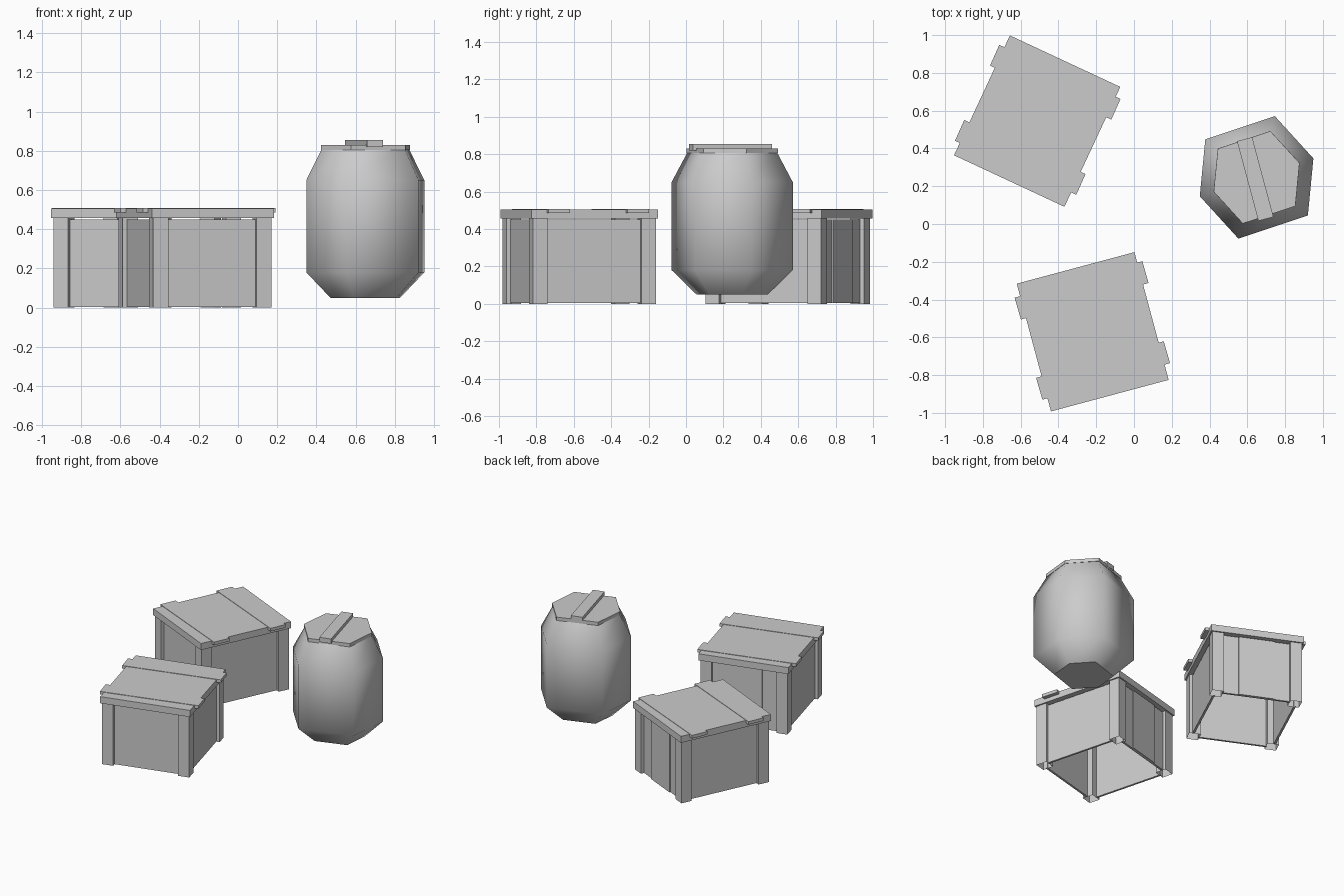
import bpy, bmesh, math
from mathutils import Matrix, Vector

if "Cube" in bpy.data.objects:
    bpy.data.objects.remove(bpy.data.objects["Cube"])

grey = bpy.data.materials.new("plain_grey")
grey.diffuse_color = (0.6, 0.6, 0.6, 1)
grey.use_nodes = True
grey.node_tree.nodes["Principled BSDF"].inputs["Base Color"].default_value = grey.diffuse_color


def finish(name, bm, matrix):
    bmesh.ops.recalc_face_normals(bm, faces=bm.faces)
    mesh = bpy.data.meshes.new(name)
    bm.to_mesh(mesh)
    bm.free()
    mesh.materials.append(grey)
    ob = bpy.data.objects.new(name, mesh)
    ob.matrix_world = matrix
    bpy.context.collection.objects.link(ob)
    return ob


def box(name, parent, x, y, z0, z1, w, d, turn=0.0, hollow=False):
    """Box centred at x, y from z0 to z1; hollow leaves the ends open."""
    bm = bmesh.new()
    bmesh.ops.create_cube(bm, size=1)
    if hollow:
        ends = [f for f in bm.faces if abs(f.normal.z) > 0.9]
        bmesh.ops.delete(bm, geom=ends, context='FACES_ONLY')
    bm.transform(Matrix.Translation((x, y, (z0 + z1) / 2))
                 @ Matrix.Rotation(math.radians(turn), 4, 'Z')
                 @ Matrix.Diagonal((w, d, z1 - z0, 1)))
    return finish(name, bm, parent)


def place(x, y, turn):
    return Matrix.Translation((x, y, 0)) @ Matrix.Rotation(math.radians(turn), 4, 'Z')


def crate(tag, x, y, turn):
    m = place(x, y, turn)
    hx, hy, post, recess, t = 0.3125, 0.34, 0.08, 0.022, 0.015
    # corner posts, open at the ends
    for sx in (-1, 1):
        for sy in (-1, 1):
            box(tag + "_post", m, sx * (hx - post / 2), sy * (hy - post / 2),
                0, 0.46, post, post, hollow=True)
    # recessed side panels
    for s in (-1, 1):
        box(tag + "_end_panel", m, 0, s * (hy - recess - t / 2), 0.003, 0.45,
            2 * (hx - post) + 0.01, t)
        box(tag + "_side_panel", m, s * (hx - recess - t / 2), 0, 0.003, 0.45,
            t, 2 * (hy - post) + 0.01)
    # thin board on the back panel
    box(tag + "_back_board", m, 0, hy - recess + 0.003, 0.003, 0.45, 0.25, 0.01)
    # lid with two slightly skewed slats
    box(tag + "_lid", m, 0, 0, 0.456, 0.505, 0.645, 0.70)
    for yy in (0.227, -0.212):
        box(tag + "_lid_slat", m, 0, yy, 0.485, 0.508, 0.703, 0.12, turn=1.0)


crate("front_crate", -0.2186, -0.5706, 15)
crate("back_crate", -0.5126, 0.5447, -25)

# six-sided barrel: (height, scale) rings of one stretched hexagon
HEX = [(0.317, 0), (0.194, 0.277), (-0.194, 0.277),
       (-0.317, 0), (-0.194, -0.277), (0.194, -0.277)]


def lathe(name, rings, matrix, smooth):
    bm = bmesh.new()
    loops = [[bm.verts.new((x * s, y * s, z)) for x, y in HEX] for z, s in rings]
    for a, b in zip(loops, loops[1:]):
        for i in range(6):
            j = (i + 1) % 6
            bm.faces.new((a[i], a[j], b[j], b[i])).smooth = smooth
    bm.faces.new(loops[0])
    bm.faces.new(loops[-1])
    return finish(name, bm, matrix)


barrel = place(0.649, 0.247, 18.4)
lathe("barrel_body", [(0.05, 0.59), (0.18, 1.0), (0.65, 1.0), (0.815, 0.73)], barrel, True)
lathe("barrel_lid", [(0.805, 0.755), (0.83, 0.755)], barrel, False)
box("barrel_lid_slat", place(0.642, 0.238, 15), 0, 0, 0.82, 0.855, 0.083, 0.437)
